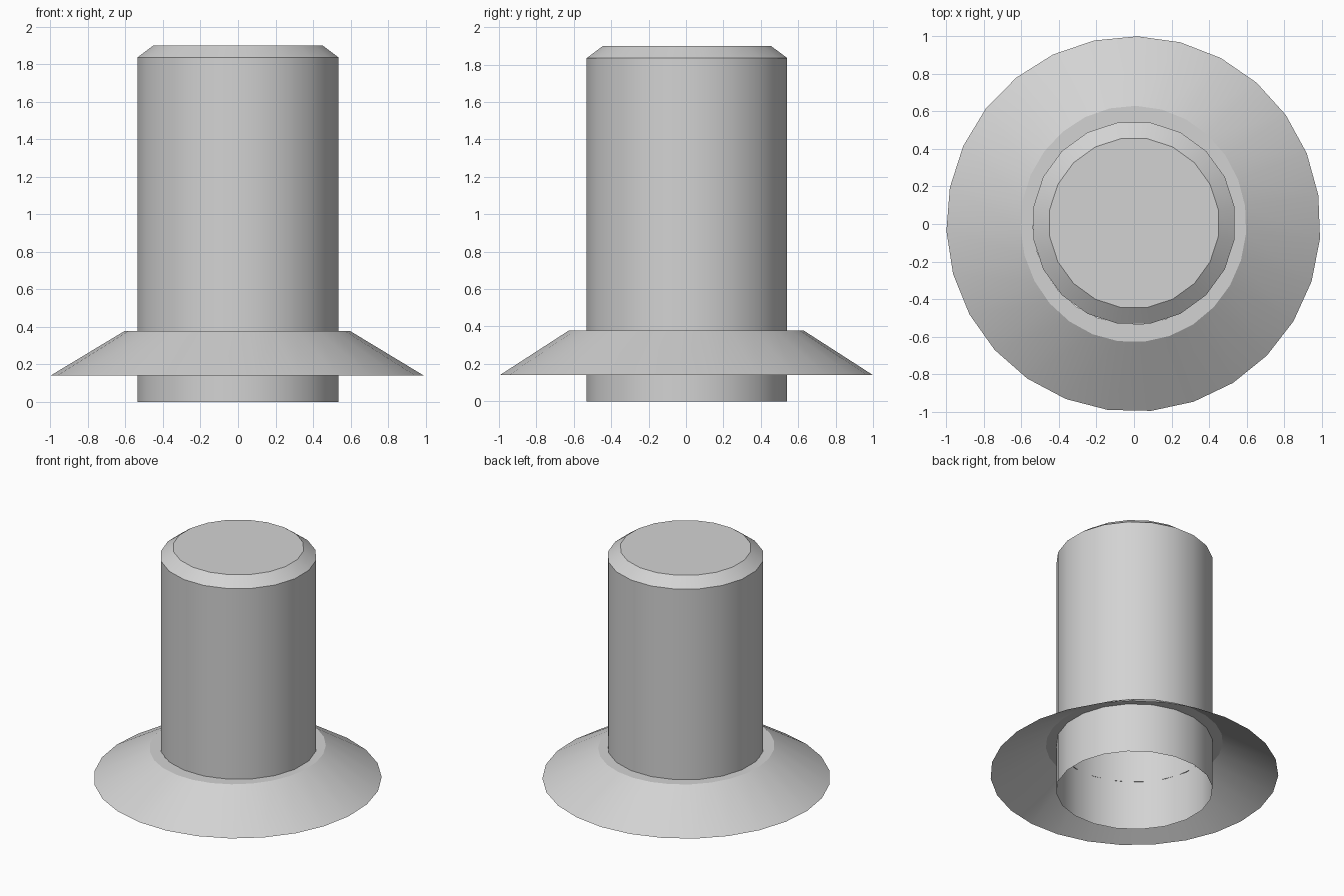
import bpy
import bmesh
from math import cos, sin, radians, tau

cube = bpy.data.objects.get("Cube")
if cube:
    bpy.data.objects.remove(cube, do_unlink=True)

grey = bpy.data.materials.new("plain grey")
grey.use_nodes = True
colour = (0.65, 0.65, 0.65, 1)
grey.diffuse_color = colour
grey.node_tree.nodes["Principled BSDF"].inputs["Base Color"].default_value = colour


def lathe(name, rings, sides, start, centre=(0, 0), close_top=False):
    """Loft thin walls through rings of (x radius, y radius, height), bottom to top."""
    bm = bmesh.new()
    loops = []
    for rx, ry, z in rings:
        angles = [radians(start) + tau * i / sides for i in range(sides)]
        loops.append([bm.verts.new((centre[0] + rx * cos(a), centre[1] + ry * sin(a), z))
                      for a in angles])
    for low, high in zip(loops, loops[1:]):
        for i in range(sides):
            j = (i + 1) % sides
            bm.faces.new((low[i], low[j], high[j], high[i]))
    if close_top:
        bm.faces.new(loops[-1])
    mesh = bpy.data.meshes.new(name)
    bm.to_mesh(mesh)
    bm.free()
    mesh.materials.append(grey)
    obj = bpy.data.objects.new(name, mesh)
    bpy.context.collection.objects.link(obj)
    bpy.ops.object.select_all(action="DESELECT")
    obj.select_set(True)
    bpy.context.view_layer.objects.active = obj
    bpy.ops.object.shade_smooth_by_angle(angle=radians(25))
    return obj


# Open-bottomed pipe with a chamfered, closed top
R = 0.543
lathe("capped_pipe", [(R, R, 0), (R, R, 1.835), (0.455, 0.455, 1.9)],
      sides=20, start=9, centre=(0, 0.005), close_top=True)

# Thin sloping skirt with a flat collar meeting the pipe
lathe("flashing_skirt", [(0.997, 1, 0.14), (0.602, 0.63, 0.378), (0.535, 0.535, 0.378)],
      sides=27, start=88.8, centre=(-0.003, 0))
